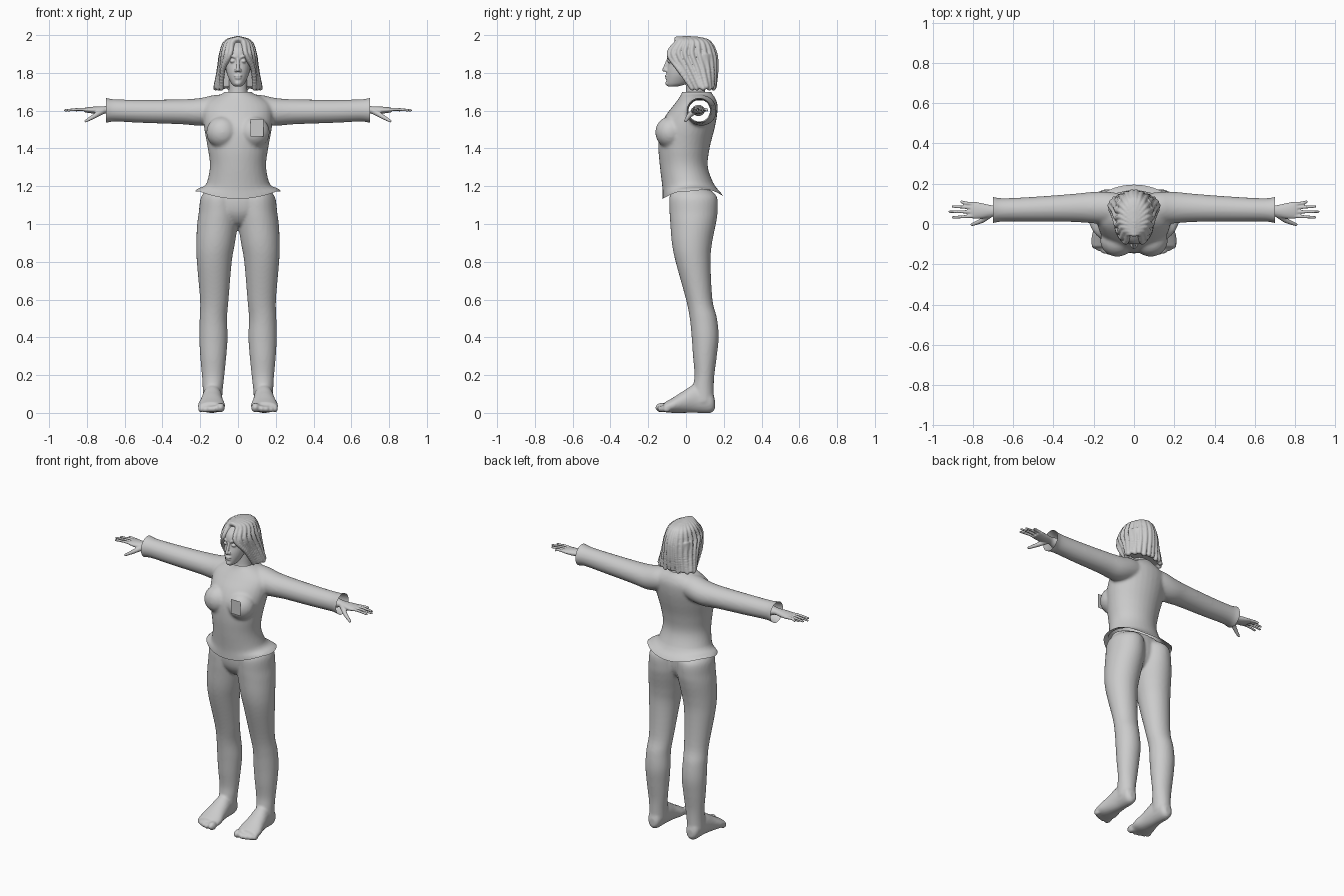
import bpy, bmesh, math
from mathutils import Vector, Matrix

grey = bpy.data.materials.new("plain grey")
grey.diffuse_color = (0.6, 0.6, 0.6, 1)


def spline(rows, n):
    """Catmull-Rom points through rows of numbers."""
    out = []
    for i in range(len(rows) - 1):
        p = [rows[max(0, min(len(rows) - 1, i + k))] for k in (-1, 0, 1, 2)]
        for s in range(n):
            t = s / n
            out.append([0.5 * (2 * b + (c - a) * t + (2 * a - 5 * b + 4 * c - d) * t * t
                               + (3 * b - a - 3 * c + d) * t ** 3) for a, b, c, d in zip(*p)])
    return out + [list(rows[-1])]


def loft(bm, axis, rows, n=5, seg=32):
    """Closed oval loft; row = position on axis, then min/max of the other two axes."""
    rings = []
    for p, a0, a1, b0, b1 in spline(rows, n):
        ring = []
        for k in range(seg):
            w = 2 * math.pi * k / seg
            co = [(a0 + a1) / 2 + (a1 - a0) / 2 * math.cos(w),
                  (b0 + b1) / 2 + (b1 - b0) / 2 * math.sin(w)]
            co.insert("xyz".index(axis), p)
            ring.append(bm.verts.new(co))
        rings.append(ring)
    faces = [bm.faces.new(rings[0]), bm.faces.new(rings[-1][::-1])]
    for r, q in zip(rings, rings[1:]):
        for k in range(seg):
            j = (k + 1) % seg
            faces.append(bm.faces.new((r[k], q[k], q[j], r[j])))
    bmesh.ops.recalc_face_normals(bm, faces=faces)


def ball(bm, co, r, sub=3):
    r = r if isinstance(r, tuple) else (r, r, r)
    bmesh.ops.create_icosphere(bm, subdivisions=sub, radius=1,
                               matrix=Matrix.Translation(co) @ Matrix.Diagonal((*r, 1)))


def chain(bm, pts, r0, r1, n=8):
    """Tapered round strand through points."""
    path = spline(pts, n)
    for i, p in enumerate(path):
        ball(bm, p, r0 + (r1 - r0) * i / (len(path) - 1), 2)


def mirror(bm):
    d = bmesh.ops.duplicate(bm, geom=bm.verts[:] + bm.edges[:] + bm.faces[:])["geom"]
    for v in d:
        if isinstance(v, bmesh.types.BMVert):
            v.co.x *= -1
    bmesh.ops.reverse_faces(bm, faces=[f for f in d if isinstance(f, bmesh.types.BMFace)])


def finish(name, bm):
    me = bpy.data.meshes.new(name)
    bm.to_mesh(me)
    bm.free()
    me.materials.clear()
    me.materials.append(grey)
    for p in me.polygons:
        p.use_smooth = True
        p.material_index = 0
    ob = bpy.data.objects.new(name, me)
    bpy.context.collection.objects.link(ob)
    return ob


def fuse(name, bm, voxel, smooth=4, cuts=(), adjust=None):
    """Merge overlapping parts into one skin, then cut openings."""
    ob = finish(name, bm)
    m = ob.modifiers.new("merge", "REMESH")
    m.mode, m.voxel_size = "VOXEL", voxel
    s = ob.modifiers.new("soften", "SMOOTH")
    s.factor, s.iterations = 0.5, smooth
    me = bpy.data.meshes.new_from_object(ob.evaluated_get(bpy.context.evaluated_depsgraph_get()))
    bpy.data.objects.remove(ob)
    bm = bmesh.new()
    bm.from_mesh(me)
    for co, no in cuts:
        bmesh.ops.bisect_plane(bm, geom=bm.verts[:] + bm.edges[:] + bm.faces[:],
                               plane_co=co, plane_no=no, clear_outer=True)
    for v in bm.verts:
        if adjust:
            adjust(v.co)
    return finish(name, bm)


# Shirt: torso, bust and hollow sleeves
bm = bmesh.new()
loft(bm, "x", [(.06, .0, .15, 1.55, 1.685), (.13, .0, .16, 1.53, 1.682), (.2, .003, .16, 1.52, 1.667),
               (.3, .01, .15, 1.528, 1.66), (.5, .012, .135, 1.535, 1.658), (.65, .012, .128, 1.542, 1.66),
               (.70, .004, .135, 1.535, 1.668), (.74, .0, .14, 1.53, 1.672)])
ball(bm, (.083, -.083, 1.485), (.085, .08, .085))
mirror(bm)
loft(bm, "z", [(z, -x, x, a, b) for z, x, a, b in (
    (1.09, .245, -.125, .215), (1.15, .218, -.124, .187), (1.2, .173, -.126, .153), (1.3, .149, -.138, .116),
    (1.4, .16, -.146, .125), (1.5, .178, -.14, .15), (1.57, .185, -.11, .164), (1.63, .18, -.065, .167),
    (1.67, .13, -.035, .153), (1.695, .075, -.022, .135), (1.73, .06, -.015, .125))])


def hem(co):
    if co.z < 1.22 and abs(co.x) < .3:
        f = (1.22 - co.z) / .08
        co.z += f * (.035 * min(1, abs(co.x) / .2) ** 2 + (.015 if co.y > 0 else 0) * min(1, abs(co.y) / .15))


fuse("shirt", bm, .009, 5, [((0, 0, 1.133), (0, 0, -1)), ((0, 0, 1.7), (0, 0, 1)),
                           ((.7, 0, 0), (1, 0, 0)), ((-.7, 0, 0), (-1, 0, 0))], hem)

# Legs with bare feet
bm = bmesh.new()
loft(bm, "z", [(1.18, .01, .165, -.07, .13), (1.14, .0, .197, -.088, .165), (1.06, -.004, .208, -.087, .167),
               (1.0, .0, .216, -.083, .158), (.9, .016, .221, -.075, .138), (.8, .033, .218, -.055, .13),
               (.6, .05, .201, 0, .14), (.5, .058, .203, .02, .164), (.4, .055, .205, .03, .173),
               (.3, .062, .2, .037, .163), (.2, .072, .191, .045, .15), (.13, .08, .187, .035, .147),
               (.06, .085, .187, .03, .148)])
loft(bm, "y", [(.153, .115, .155, .02, .07), (.13, .095, .178, .0, .12), (.05, .085, .187, .0, .15),
               (-.02, .078, .2, .0, .112), (-.07, .068, .212, .0, .08), (-.115, .072, .21, .004, .055)])
for x, y, r in ((.092, -.13, .026), (.125, -.131, .019), (.151, -.126, .018), (.175, -.116, .017), (.197, -.103, .017)):
    ball(bm, (x, y, r + .002), (r * .85, r * 1.25, r))
mirror(bm)
loft(bm, "z", [(1.2, -.165, .165, -.075, .12), (1.13, -.19, .19, -.088, .13), (1.06, -.17, .17, -.08, .125),
               (1.01, -.09, .09, -.05, .1), (.99, -.04, .04, -.02, .07)])
fuse("legs", bm, .008, 4)

# Hands
bm = bmesh.new()
loft(bm, "x", [(.66, .03, .1, 1.57, 1.632), (.675, .034, .097, 1.577, 1.628), (.70, .038, .092, 1.585, 1.624),
               (.75, .028, .102, 1.583, 1.622), (.79, .026, .11, 1.588, 1.619), (.812, .03, .108, 1.592, 1.615)])
for y, tx, ty in ((.04, .905, .033), (.06, .921, .061), (.08, .905, .087), (.098, .863, .111)):
    chain(bm, [(.79, y, 1.604), (.84, (y + ty) / 2, 1.607), (tx - .006, ty, 1.602)], .0105, .007)
chain(bm, [(.715, .05, 1.6), (.755, .018, 1.575), (.805, -.003, 1.545)], .019, .008)
mirror(bm)
fuse("hands", bm, .004, 2)

# Head with face, ears and neck
bm = bmesh.new()
ball(bm, (.029, -.083, 1.862), (.015, .015, .01))
chain(bm, [(.014, -.093, 1.882), (.035, -.092, 1.89), (.055, -.074, 1.884)], .008, .006, 4)
ball(bm, (.011, -.106, 1.814), .009)
ball(bm, (.076, .02, 1.85), (.012, .02, .032))
mirror(bm)
ball(bm, (0, .025, 1.88), (.08, .1, .1))
loft(bm, "z", [(z, -x, x, a, b) for z, x, a, b in (
    (1.727, .016, -.094, -.05), (1.742, .034, -.104, -.0), (1.78, .053, -.104, .03), (1.815, .063, -.102, .06),
    (1.86, .069, -.093, .08), (1.89, .071, -.1, .09), (1.93, .068, -.086, .09), (1.97, .04, -.04, .07))])
loft(bm, "z", [(1.655, -.06, .06, -.01, .11), (1.7, -.05, .05, .0, .1), (1.78, -.048, .048, .0, .1)])
chain(bm, [(0, -.093, 1.875), (0, -.105, 1.845), (0, -.116, 1.816)], .008, .01)
ball(bm, (0, -.102, 1.784), (.022, .01, .006))
ball(bm, (0, -.101, 1.772), (.018, .01, .006))
ball(bm, (0, -.095, 1.745), (.018, .014, .014))
fuse("head", bm, .004, 2)

# Hair: strands falling from a centre parting over a filled base
bm = bmesh.new()
N = 10
for i in range(N):
    t = i / (N - 1)
    a = math.radians(-62 + 146 * t)
    c, s = math.cos(a), math.sin(a)
    pts = [(.004, -.05 + .11 * t, 1.984 - .008 * abs(t - .5))]
    for z, rx, cy, ry, side in ((1.962, .064, .03, .09, 0), (1.9, .088, .025, .13, 0),
                                (1.82, .1, .055, .105, .08), (1.72 + .008 * (i % 2), .118, .088, .062, .088)):
        pts.append((max(rx * c, side) if s < 0 else rx * c, cy + ry * s, z))
    chain(bm, pts, .013, .0145, 7)
mirror(bm)
ball(bm, (0, .035, 1.885), (.091, .122, .103))
loft(bm, "z", [(1.9, -.09, .09, .03, .15), (1.8, -.098, .098, .035, .152), (1.725, -.11, .11, .05, .143)])
fuse("hair", bm, .005, 1)

# Square chest patch
bm = bmesh.new()
bm.faces.new([bm.verts.new((x, -.168, z)) for x, z in ((.067, 1.463), (.135, 1.463), (.135, 1.555), (.067, 1.555))])
finish("chest_patch", bm)
